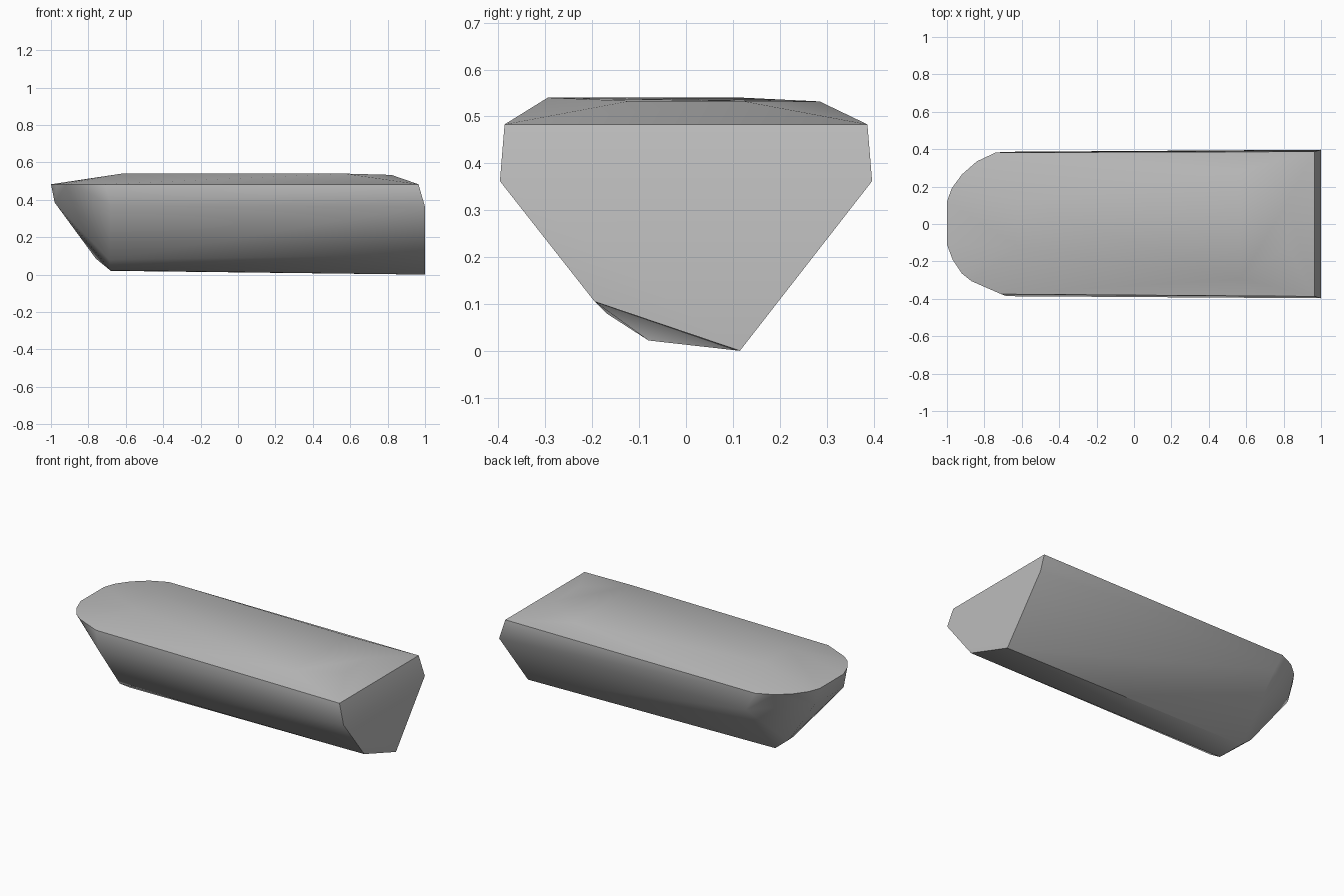
import bpy
import bmesh
import math

cube = bpy.data.objects.get("Cube")
if cube:
    bpy.data.objects.remove(cube, do_unlink=True)


def flat_material(name, colour):
    mat = bpy.data.materials.new(name)
    mat.use_nodes = True
    mat.diffuse_color = colour
    mat.node_tree.nodes["Principled BSDF"].inputs["Base Color"].default_value = colour
    return mat


def both_sides(points):
    """Repeat each point on the opposite side of the centre line."""
    return [(x, s * y, z) for x, y, z in points for s in (-1, 1)]


def level(outline, z):
    """Lift a flat outline to one height."""
    return [(x, y, z) for x, y in outline]


# Rim around the deck, rounded at the bow
rim = level([(0.965, -0.387), (-0.71, -0.375), (-0.87, -0.305), (-0.92, -0.265),
             (-0.97, -0.19), (-1, -0.11), (-1, 0.12), (-0.975, 0.19),
             (-0.92, 0.265), (-0.84, 0.335), (-0.74, 0.382), (0.965, 0.387)], 0.483)

# Gently crowned deck
deck = both_sides([(-0.62, 0.12, 0.54), (0.82, 0.12, 0.533)])
deck += [(0.57, -0.295, 0.54), (0.57, 0.285, 0.532)]

# Widest line along the sides and around the bow
chine = both_sides([(1, 0.397, 0.362), (-0.68, 0.386, 0.365), (-0.98, 0.14, 0.385)])

# Lopsided keel
keel = [(1, -0.195, 0.105), (1, 0.115, 0), (-0.68, 0.1, 0.02),
        (-0.68, -0.08, 0.022), (-0.69, -0.17, 0.08), (-0.76, 0.09, 0.085)]

# Wrap the sections in one convex skin
bm = bmesh.new()
for point in rim + deck + chine + keel:
    bm.verts.new(point)
hull = bmesh.ops.convex_hull(bm, input=bm.verts)
loose = {g for g in hull["geom_interior"] + hull["geom_unused"]
         if isinstance(g, bmesh.types.BMVert)}
bmesh.ops.delete(bm, geom=list(loose), context="VERTS")
bmesh.ops.recalc_face_normals(bm, faces=bm.faces)

mesh = bpy.data.meshes.new("hull")
bm.to_mesh(mesh)
bm.free()
mesh.materials.append(flat_material("plain grey", (0.5, 0.5, 0.5, 1)))
hull_object = bpy.data.objects.new("hull", mesh)
bpy.context.collection.objects.link(hull_object)

# Soft sides with crisp rim, stern and keel
bpy.ops.object.select_all(action="DESELECT")
hull_object.select_set(True)
bpy.context.view_layer.objects.active = hull_object
bpy.ops.object.shade_smooth_by_angle(angle=math.radians(42))
